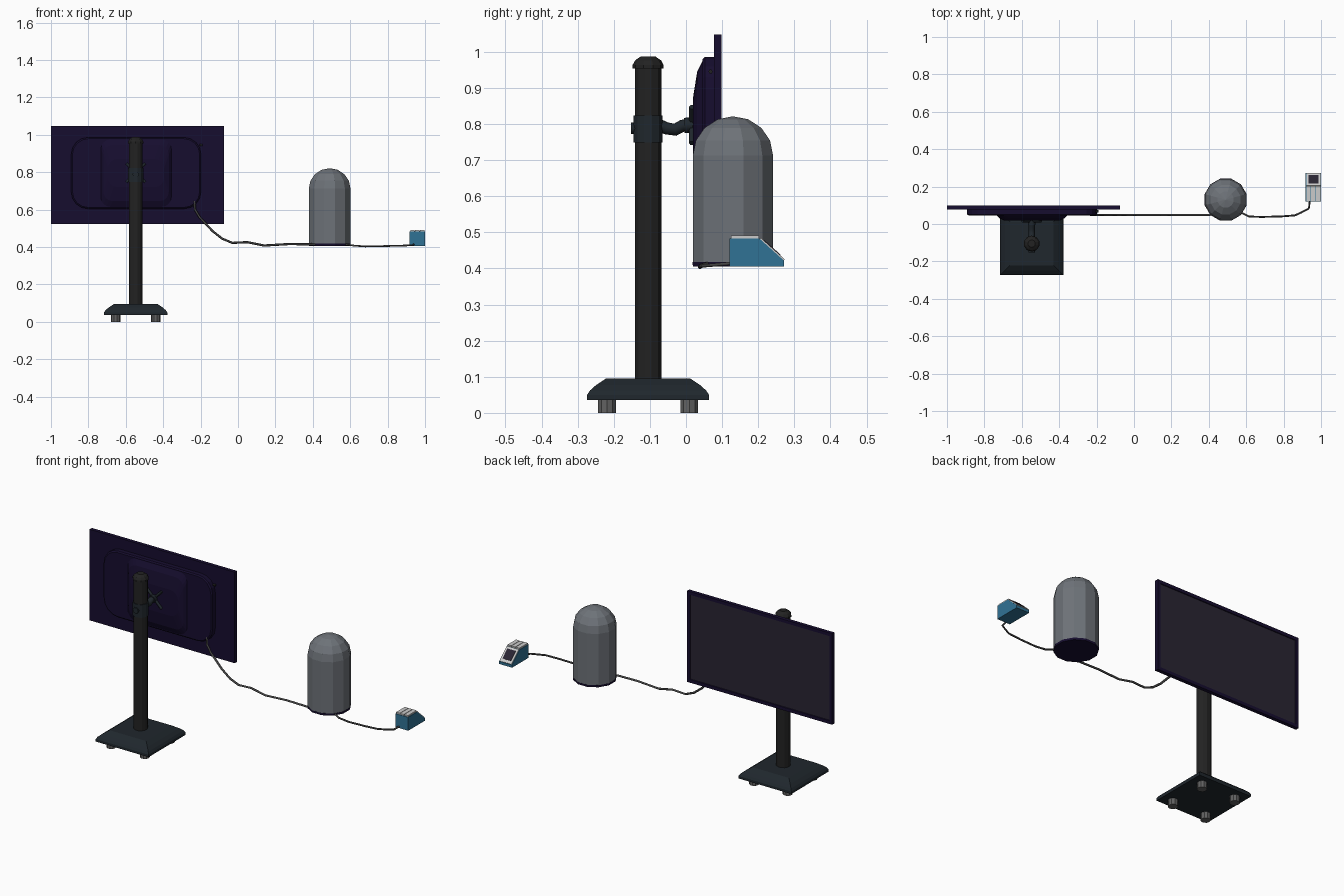
import bpy, bmesh, math
from mathutils import Vector

if "Cube" in bpy.data.objects:
    bpy.data.objects.remove(bpy.data.objects["Cube"])


def material(name, col):
    m = bpy.data.materials.new(name)
    m.diffuse_color = (*col, 1)
    m.use_nodes = True
    m.node_tree.nodes["Principled BSDF"].inputs["Base Color"].default_value = m.diffuse_color
    return m


PURPLE = material("dark_purple", (0.008, 0.004, 0.028))
GLASS = material("screen_glass", (0.022, 0.018, 0.032))
BLACK = material("pole_black", (0.016, 0.016, 0.016))
SLATE = material("base_slate", (0.014, 0.02, 0.026))
STEEL = material("tower_steel", (0.155, 0.17, 0.19))
FOOT = material("foot_grey", (0.12, 0.12, 0.12))
CABLE = material("cable_grey", (0.06, 0.06, 0.06))
BLUE = material("device_blue", (0.03, 0.17, 0.3))
LIGHT = material("plate_light", (0.6, 0.6, 0.6))


def loft(name, rings, mat):
    """Bridge rings of equal point count and cap both ends."""
    bm = bmesh.new()
    vs = [[bm.verts.new(p) for p in r] for r in rings]
    n = len(rings[0])
    for a, b in zip(vs, vs[1:]):
        for i in range(n):
            bm.faces.new((a[i], a[(i + 1) % n], b[(i + 1) % n], b[i]))
    bm.faces.new(vs[0][::-1])
    bm.faces.new(vs[-1])
    bmesh.ops.recalc_face_normals(bm, faces=bm.faces)
    me = bpy.data.meshes.new(name)
    bm.to_mesh(me)
    bm.free()
    ob = bpy.data.objects.new(name, me)
    me.materials.append(mat)
    bpy.context.collection.objects.link(ob)
    return ob


def box(name, x0, x1, y0, y1, z0, z1, mat):
    return loft(name, [[(x0, y0, z), (x1, y0, z), (x1, y1, z), (x0, y1, z)] for z in (z0, z1)], mat)


def lathe(name, cx, cy, prof, n, mat, phase=0.0):
    """Turned part about a vertical axis; prof is (radius, z)."""
    return loft(name, [[(cx + r * math.cos(phase + math.tau * i / n),
                         cy + r * math.sin(phase + math.tau * i / n), z)
                        for i in range(n)] for r, z in prof], mat)


def rrect(cx, cz, hw, hh, r, y, n=5):
    """Rounded rectangle ring in the XZ plane."""
    pts = []
    for q, (sx, sz) in enumerate(((1, 1), (-1, 1), (-1, -1), (1, -1))):
        for i in range(n):
            a = math.pi / 2 * (q + i / (n - 1))
            pts.append((cx + sx * (hw - r) + r * math.cos(a), y,
                        cz + sz * (hh - r) + r * math.sin(a)))
    return pts


def rect(cx, cz, hw, hh, y):
    return [(cx + sx * hw, y, cz + sz * hh) for sx, sz in ((1, 1), (-1, 1), (-1, -1), (1, -1))]


def tube(name, pts, rad, mat, res=1):
    cu = bpy.data.curves.new(name, 'CURVE')
    cu.dimensions = '3D'
    cu.bevel_depth = rad
    cu.bevel_resolution = res
    cu.use_fill_caps = True
    sp = cu.splines.new('POLY')
    sp.points.add(len(pts) - 1)
    for p, c in zip(sp.points, pts):
        p.co = (*c, 1)
    cu.materials.append(mat)
    ob = bpy.data.objects.new(name, cu)
    bpy.context.collection.objects.link(ob)
    bpy.ops.object.select_all(action='DESELECT')
    ob.select_set(True)
    bpy.context.view_layer.objects.active = ob
    bpy.ops.object.convert(target='MESH')
    return bpy.context.object


# monitor panel with recessed screen
MX, MZ = -0.5375, 0.786
loft("monitor_panel", [rect(MX, MZ, 0.4625, 0.262, 0.077), rect(MX, MZ, 0.4625, 0.262, 0.098),
                       rect(MX, MZ, 0.444, 0.244, 0.098), rect(MX, MZ, 0.442, 0.242, 0.092)], PURPLE)
box("screen", MX - 0.442, MX + 0.442, 0.088, 0.094, MZ - 0.242, MZ + 0.242, GLASS)

# monitor back housing: flat slab and raised centre
SX, SZ = -0.545, 0.795
loft("back_housing", [rrect(SX, SZ, 0.347, 0.191, 0.09, 0.08),
                      rrect(SX, SZ, 0.347, 0.191, 0.09, 0.052),
                      rrect(SX, SZ, 0.340, 0.184, 0.085, 0.046)], PURPLE)
loft("back_bulge", [rrect(SX, SZ, 0.19, 0.184, 0.05, 0.048),
                    rrect(SX, SZ, 0.175, 0.15, 0.05, 0.031),
                    rrect(SX, SZ, 0.15, 0.075, 0.05, 0.019)], PURPLE)
tube("side_button", [(-0.205, 0.068, 0.945), (-0.19, 0.068, 0.945)], 0.006, BLACK)

# stand: stepped square base, feet, pole and cap
PX, PY = -0.547, -0.105
loft("stand_base", [[(PX + sx * h, PY + sy * h, z) for sx, sy in ((1, 1), (-1, 1), (-1, -1), (1, -1))]
                    for h, z in ((0.169, 0.036), (0.169, 0.050), (0.161, 0.062),
                                 (0.144, 0.077), (0.117, 0.095))], SLATE)
for i, (sx, sy) in enumerate(((1, 1), (-1, 1), (-1, -1), (1, -1))):
    lathe(f"foot_{i + 1}", PX + sx * 0.107, PY + sy * 0.114, [(0.026, 0), (0.026, 0.038)], 10, FOOT)
lathe("pole", PX, PY, [(0.038, 0.09), (0.038, 0.957)], 12, BLACK, math.pi / 12)
lathe("pole_cap", PX, PY, [(0.043, 0.953), (0.043, 0.963), (0.036, 0.976), (0.02, 0.987)],
      10, BLACK, math.pi / 10)

# clamp, knobs, bent arm and crossed mount
lathe("clamp", PX, PY, [(0.042, 0.748), (0.042, 0.823)], 12, SLATE, math.pi / 12)
tube("clamp_knob", [(PX, -0.152, 0.788), (PX, -0.13, 0.788)], 0.018, SLATE)
tube("arm", [(PX, -0.075, 0.797), (PX, -0.055, 0.788), (PX, -0.03, 0.784),
             (PX, -0.01, 0.795), (PX, 0.022, 0.798)], 0.017, SLATE, 2)
tube("arm_collar", [(PX, -0.005, 0.796), (PX, 0.018, 0.797)], 0.021, SLATE, 2)
for s in (1, -1):
    tube(f"mount_bar_{'right' if s > 0 else 'left'}",
         [(PX - s * 0.05, 0.016, 0.747), (PX + s * 0.05, 0.016, 0.847)], 0.008, SLATE)

# domed tower
TX, TY = 0.49, 0.13
dome = [(0.115 * math.cos(a), 0.713 + 0.108 * math.sin(a))
        for a in (math.radians(d) for d in (0, 22.5, 45, 67.5, 89.5))]
lathe("tower", TX, TY, [(0.115, 0.415)] + dome, 12, STEEL, math.pi / 12)
lathe("tower_base", TX, TY, [(0.115, 0.406), (0.116, 0.418)], 12, PURPLE, math.pi / 12)

# cables
tube("monitor_cable", [(-0.233, 0.05, 0.645), (-0.23, 0.048, 0.60), (-0.206, 0.048, 0.56),
                       (-0.136, 0.048, 0.485), (-0.085, 0.048, 0.445), (-0.03, 0.048, 0.422),
                       (0.05, 0.048, 0.426), (0.14, 0.048, 0.408), (0.275, 0.048, 0.416),
                       (0.40, 0.048, 0.414), (0.46, 0.06, 0.412)], 0.006, CABLE)
tube("device_cable", [(0.52, 0.09, 0.412), (0.575, 0.06, 0.414), (0.615, 0.04, 0.408),
                      (0.68, 0.038, 0.403), (0.78, 0.04, 0.405), (0.86, 0.046, 0.407),
                      (0.895, 0.062, 0.408), (0.935, 0.083, 0.41), (0.94, 0.125, 0.414)], 0.005, CABLE)

# wedge-shaped handheld device
X0, X1 = 0.918, 1.0
side = [(0.121, 0.406), (0.272, 0.406), (0.272, 0.421), (0.203, 0.483), (0.121, 0.483)]
loft("device_body", [[(x, y, z) for y, z in side] for x in (X0, X1)], BLUE)
for i in range(3):
    x = X0 + 0.003 + i * 0.026
    box(f"top_strip_{i + 1}", x, x + 0.023, 0.124, 0.202, 0.48, 0.491, LIGHT)


# sloped plate and its display, laid on the wedge face
def slope_plate(name, u0, u1, t0, t1, lift, mat):
    a, b = Vector((0, 0.203, 0.483)), Vector((0, 0.272, 0.421))
    nrm = Vector((0, 0.062, 0.069)).normalized()
    ring = [(u0, t0), (u1, t0), (u1, t1), (u0, t1)]
    loft(name, [[a.lerp(b, t) + nrm * h + Vector((u, 0, 0)) for u, t in ring]
                for h in (-0.002, lift)], mat)


slope_plate("device_face", X0 + 0.003, X1 - 0.003, 0.02, 0.98, 0.004, LIGHT)
slope_plate("device_display", X0 + 0.014, X1 - 0.014, 0.15, 0.8, 0.006, GLASS)
